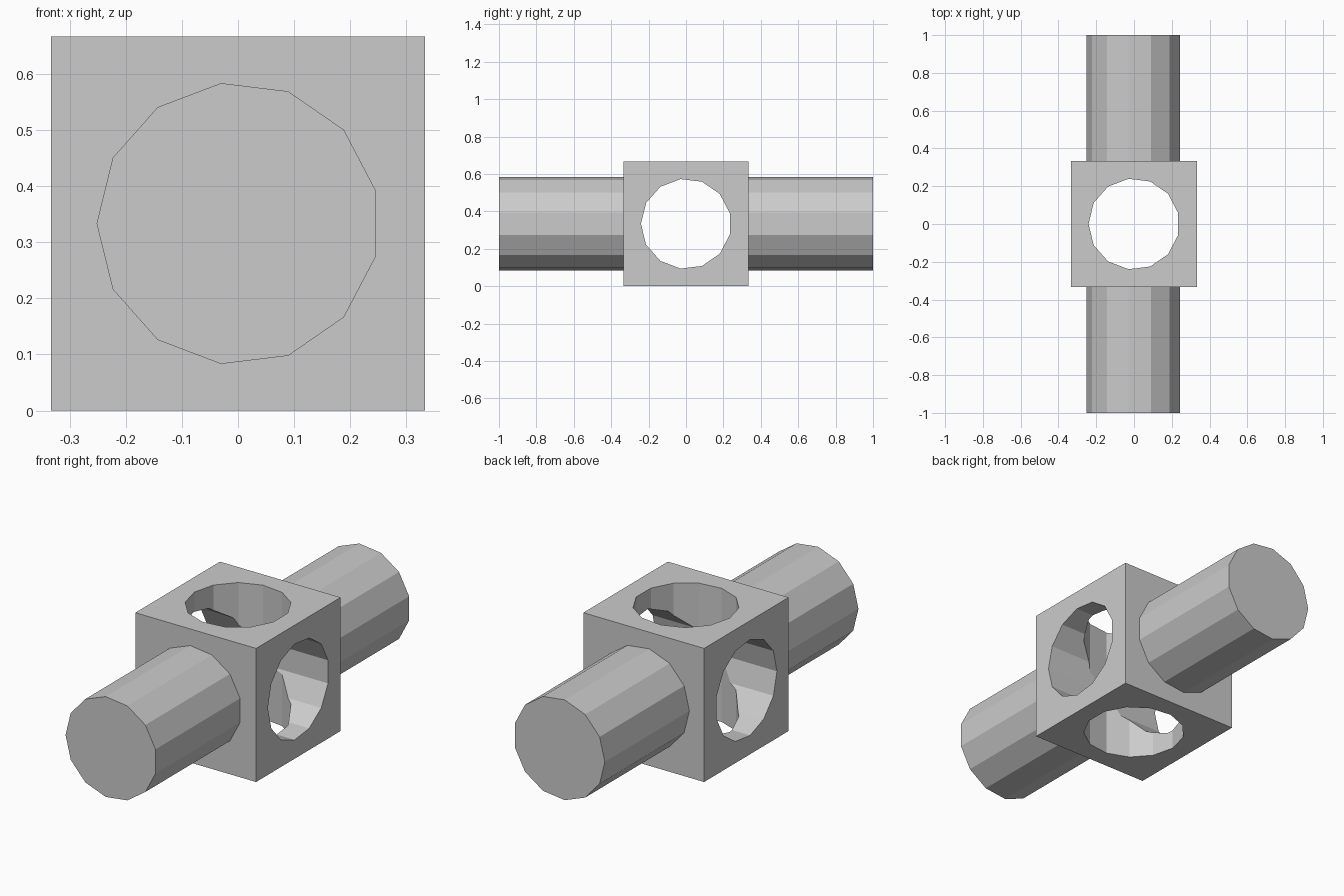
import bpy, bmesh, math
from mathutils import Matrix

if "Cube" in bpy.data.objects:
    bpy.data.objects.remove(bpy.data.objects["Cube"])

HALF = 1 / 3          # half width of the block
SIDES = 13


def make_object(name, bm, matrix):
    mesh = bpy.data.meshes.new(name)
    bm.transform(matrix)
    bm.to_mesh(mesh)
    bm.free()
    ob = bpy.data.objects.new(name, mesh)
    bpy.context.collection.objects.link(ob)
    return ob


def rod(name, radius, length, axis, spin):
    """Low-poly cylinder through the block centre along an axis."""
    bm = bmesh.new()
    bmesh.ops.create_cone(bm, cap_ends=True, segments=SIDES,
                          radius1=radius, radius2=radius, depth=length)
    turn = {"X": Matrix.Rotation(math.pi / 2, 4, "Y"),
            "Y": Matrix.Rotation(math.pi / 2, 4, "X"),
            "Z": Matrix.Identity(4)}[axis]
    move = Matrix.Translation((0, 0, HALF))
    return make_object(name, bm, move @ turn @ Matrix.Rotation(spin, 4, "Z"))


# Central block
bm = bmesh.new()
bmesh.ops.create_cube(bm, size=2 * HALF)
block = make_object("pierced_block_with_rods", bm, Matrix.Translation((0, 0, HALF)))

# Long rod joined on, then the sideways and upright bores cut out
parts = [(rod("long_rod", 0.252, 2.0, "Y", math.pi / 2), "UNION"),
         (rod("side_bore", 0.241, 1.0, "X", math.pi), "DIFFERENCE"),
         (rod("upright_bore", 0.241, 1.0, "Z", math.pi / 2), "DIFFERENCE")]
for tool, operation in parts:
    mod = block.modifiers.new(tool.name, "BOOLEAN")
    mod.object, mod.operation, mod.solver = tool, operation, "EXACT"
    tool.hide_render = True

# Bake the result and remove the helper shapes
bpy.context.view_layer.update()
graph = bpy.context.evaluated_depsgraph_get()
result = bpy.data.meshes.new_from_object(block.evaluated_get(graph))
block.modifiers.clear()
block.data = result
for tool, _ in parts:
    bpy.data.objects.remove(tool)
